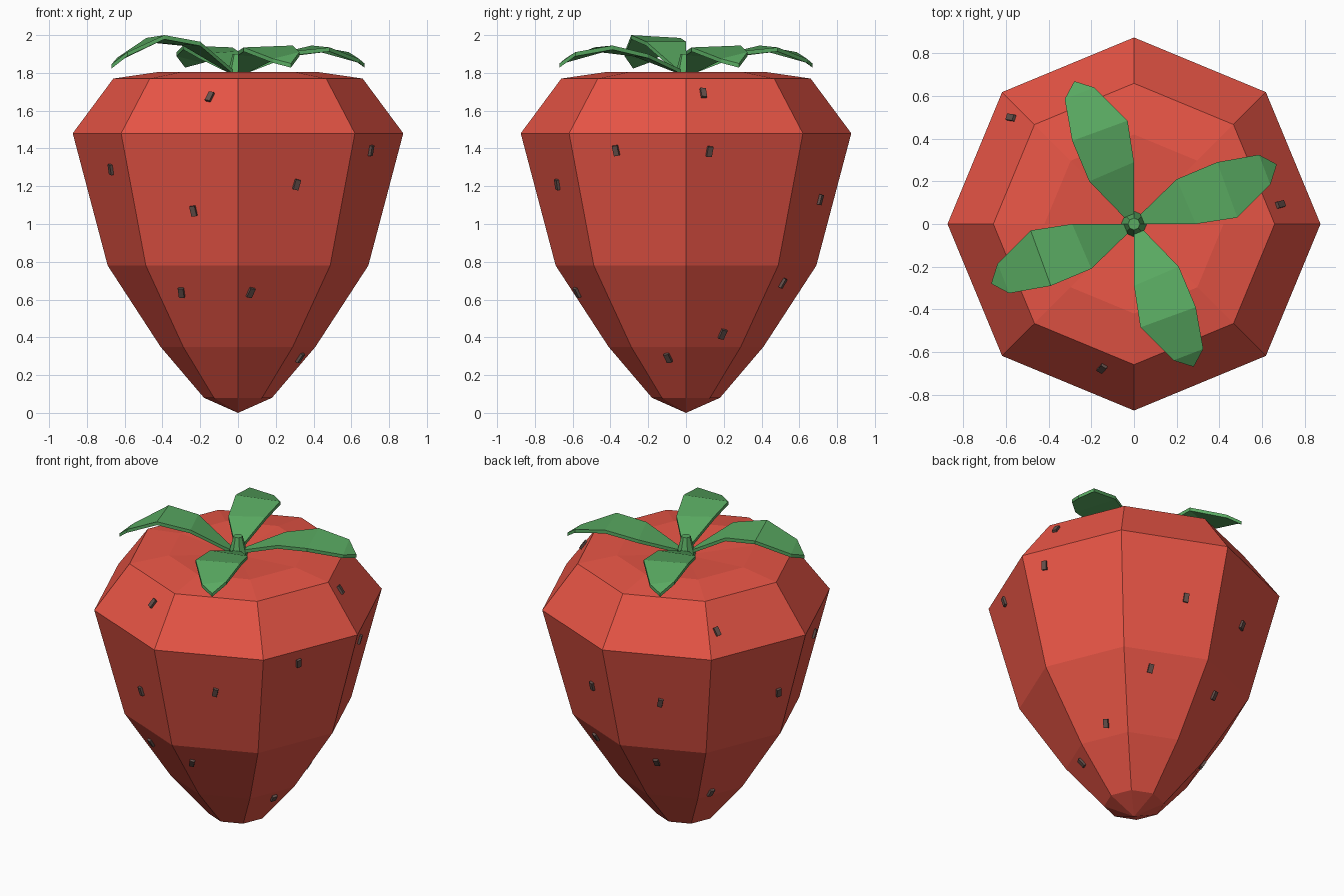
import bpy, bmesh, math
from mathutils import Vector, Matrix

if "Cube" in bpy.data.objects:
    bpy.data.objects.remove(bpy.data.objects["Cube"])


def material(name, rgb):
    m = bpy.data.materials.new(name)
    m.diffuse_color = (*rgb, 1)
    m.use_nodes = True
    m.node_tree.nodes["Principled BSDF"].inputs["Base Color"].default_value = m.diffuse_color
    return m


RED = material("red_skin", (0.80, 0.09, 0.06))
GREEN = material("green_leaf", (0.10, 0.40, 0.12))
BROWN = material("brown_seed", (0.13, 0.08, 0.07))


def make_object(name, bm, mat):
    bmesh.ops.recalc_face_normals(bm, faces=bm.faces)
    me = bpy.data.meshes.new(name)
    bm.to_mesh(me)
    bm.free()
    me.materials.append(mat)
    ob = bpy.data.objects.new(name, me)
    bpy.context.collection.objects.link(ob)
    return ob


def lathe(name, profile, mat, sides=8):
    """Revolve (radius, z) points; the first and last are on the axis."""
    bm = bmesh.new()
    rings = []
    for r, z in profile:
        n = sides if r else 1
        rings.append([bm.verts.new((r * math.cos(math.tau * i / sides),
                                    r * math.sin(math.tau * i / sides), z))
                      for i in range(n)])
    for a, b in zip(rings, rings[1:]):
        for i in range(sides):
            j = (i + 1) % sides
            quad = [a[i % len(a)], a[j % len(a)], b[j % len(b)], b[i % len(b)]]
            bm.faces.new(list(dict.fromkeys(quad)))
    return make_object(name, bm, mat)


# Fruit body, with a slight dip at the top
body = lathe("fruit_body", [(0, 0), (0.18, 0.08), (0.41, 0.35), (0.69, 0.78),
                            (0.875, 1.48), (0.66, 1.77), (0.42, 1.805),
                            (0, 1.775)], RED)

# Stem
lathe("stem", [(0, 1.76), (0.065, 1.76), (0.028, 1.90), (0, 1.90)], GREEN)

# Leaves: pairs of edge points down the length, ending in a tip
ROWS = [((0.03, 0.045), (0.045, 0.0)),
        ((0.20, 0.21), (0.29, 0.0)),
        ((0.39, 0.29), (0.485, 0.03)),
        ((0.586, 0.325), (0.64, 0.185))]
TIP = (0.67, 0.28)
LOW = [(1.82, 1.82), (1.90, 1.915), (1.945, 1.935), (1.91, 1.875), 1.85]
HIGH = [(1.82, 1.82), (1.965, 1.965), (2.0, 1.985), (1.91, 1.88), 1.845]


def leaf(name, angle, heights, thick=0.022):
    bm = bmesh.new()
    rows = [[bm.verts.new((*p, z)) for p, z in zip(row, zs)]
            for row, zs in zip(ROWS, heights)]
    for a, b in zip(rows, rows[1:]):
        bm.faces.new((a[0], a[1], b[1], b[0]))
    tip = bm.verts.new((*TIP, heights[-1]))
    bm.faces.new((rows[-1][0], rows[-1][1], tip))
    # thicken downwards
    ext = bmesh.ops.extrude_face_region(bm, geom=bm.faces[:],
                                        use_keep_orig=True)
    low = [v for v in ext["geom"] if isinstance(v, bmesh.types.BMVert)]
    bmesh.ops.translate(bm, verts=low, vec=(0, 0, -thick))
    bmesh.ops.rotate(bm, verts=bm.verts, cent=(0, 0, 0),
                     matrix=Matrix.Rotation(math.radians(angle), 3, 'Z'))
    make_object(name, bm, GREEN)


for side, angle, heights in (("right", 0, LOW), ("back", 90, LOW),
                             ("left", 180, HIGH), ("front", 270, LOW)):
    leaf("leaf_" + side, angle, heights)

# Seeds: (angle, height) on the skin, aligned to the surface
SEEDS = [(257.6, 1.67), (139, 1.61), (7.5, 1.69), (209.6, 1.29),
         (-27.8, 1.39), (8.7, 1.385), (-65.5, 1.21), (250.8, 1.07),
         (75.2, 1.13), (112.8, 1.13), (173, 1.10), (238, 0.64),
         (-83.5, 0.64), (107, 0.66), (59.6, 0.69), (27, 0.42),
         (-16, 0.295), (146, 0.386)]
bpy.context.view_layer.update()
bm = bmesh.new()
for i, (deg, z) in enumerate(SEEDS):
    a = math.radians(deg)
    hit, loc, normal, _ = body.ray_cast(Vector((0, 0, z)),
                                        Vector((math.cos(a), math.sin(a), 0)))
    frame = normal.to_track_quat('Z', 'Y').to_matrix().to_4x4()
    roll = Matrix.Rotation(math.radians((-12, 8, -5)[i % 3]), 4, 'Z')
    bmesh.ops.create_cube(bm, size=1, matrix=Matrix.Translation(loc) @ frame
                          @ roll @ Matrix.Diagonal((0.03, 0.055, 0.03, 1)))
make_object("seeds", bm, BROWN)
